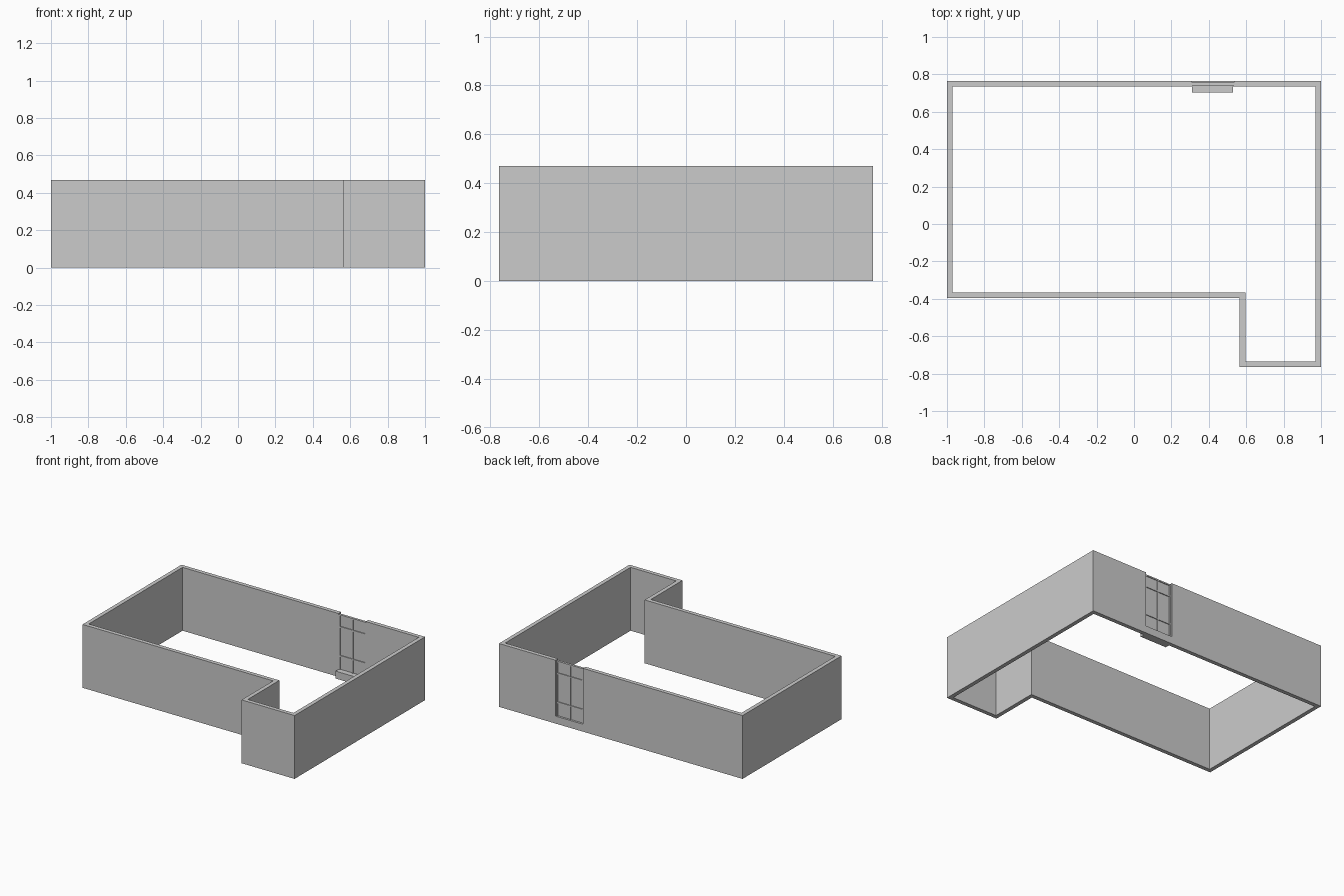
import bpy
import bmesh

cube = bpy.data.objects.get("Cube")
if cube:
    bpy.data.objects.remove(cube, do_unlink=True)

HEIGHT = 0.47
THICK = 0.03
BACK = 0.765
WIN_L, WIN_R = 0.31, 0.535
SILL = 0.055

grey = bpy.data.materials.new("plain grey")
grey.use_nodes = True
colour = (0.6, 0.6, 0.6, 1)
grey.diffuse_color = colour
grey.node_tree.nodes["Principled BSDF"].inputs["Base Color"].default_value = colour


def finish(name, bm):
    bmesh.ops.recalc_face_normals(bm, faces=bm.faces)
    mesh = bpy.data.meshes.new(name)
    bm.to_mesh(mesh)
    bm.free()
    mesh.materials.append(grey)
    obj = bpy.data.objects.new(name, mesh)
    bpy.context.collection.objects.link(obj)
    return obj


def box(name, low, high):
    bm = bmesh.new()
    bmesh.ops.create_cube(bm, size=1)
    for v in bm.verts:
        for i in range(3):
            v.co[i] = low[i] if v.co[i] < 0 else high[i]
    return finish(name, bm)


# Walls: one strip running round the plan, open at the window
t = THICK
outer = [(WIN_L, BACK), (-1, BACK), (-1, -0.395), (0.565, -0.395),
         (0.565, -BACK), (1, -BACK), (1, BACK), (WIN_R, BACK)]
inner = [(WIN_L, BACK - t), (-1 + t, BACK - t), (-1 + t, -0.395 + t),
         (0.565 + t, -0.395 + t), (0.565 + t, -BACK + t),
         (1 - t, -BACK + t), (1 - t, BACK - t), (WIN_R, BACK - t)]
bm = bmesh.new()
rings = []
for (ox, oy), (ix, iy) in zip(outer, inner):
    rings.append([bm.verts.new(p) for p in
                  ((ox, oy, 0), (ix, iy, 0), (ix, iy, HEIGHT), (ox, oy, HEIGHT))])
for a, b in zip(rings, rings[1:]):
    for i in range(4):
        j = (i + 1) % 4
        bm.faces.new((a[i], a[j], b[j], b[i]))
bm.faces.new(rings[0])
bm.faces.new(rings[-1])
finish("walls", bm)

# Low wall under the window and the inside step
box("window_base", (WIN_L, BACK - t, 0), (WIN_R, BACK, SILL))
box("inside_sill", (WIN_L, BACK - 0.063, 0), (WIN_R - 0.005, BACK - t, SILL))

# Window pane, set back in the opening
PANE_Y = BACK - 0.018
TOP = HEIGHT - 0.008
box("window_pane", (WIN_L, PANE_Y - 0.003, SILL), (WIN_R, PANE_Y + 0.003, TOP))

# Glazing bars standing proud of both sides of the pane
BAR = 0.005
DEPTH = 0.009
mid = (WIN_L + WIN_R) / 2
for name, x in (("left_bar", WIN_R - BAR), ("middle_bar", mid), ("right_bar", WIN_L + BAR)):
    box(name, (x - BAR, PANE_Y - DEPTH, SILL), (x + BAR, PANE_Y + DEPTH, TOP))
for name, z in (("lower_bar", 0.155), ("upper_bar", 0.37), ("top_bar", TOP - BAR)):
    box(name, (WIN_L, PANE_Y - DEPTH, z - BAR), (WIN_R, PANE_Y + DEPTH, z + BAR))
